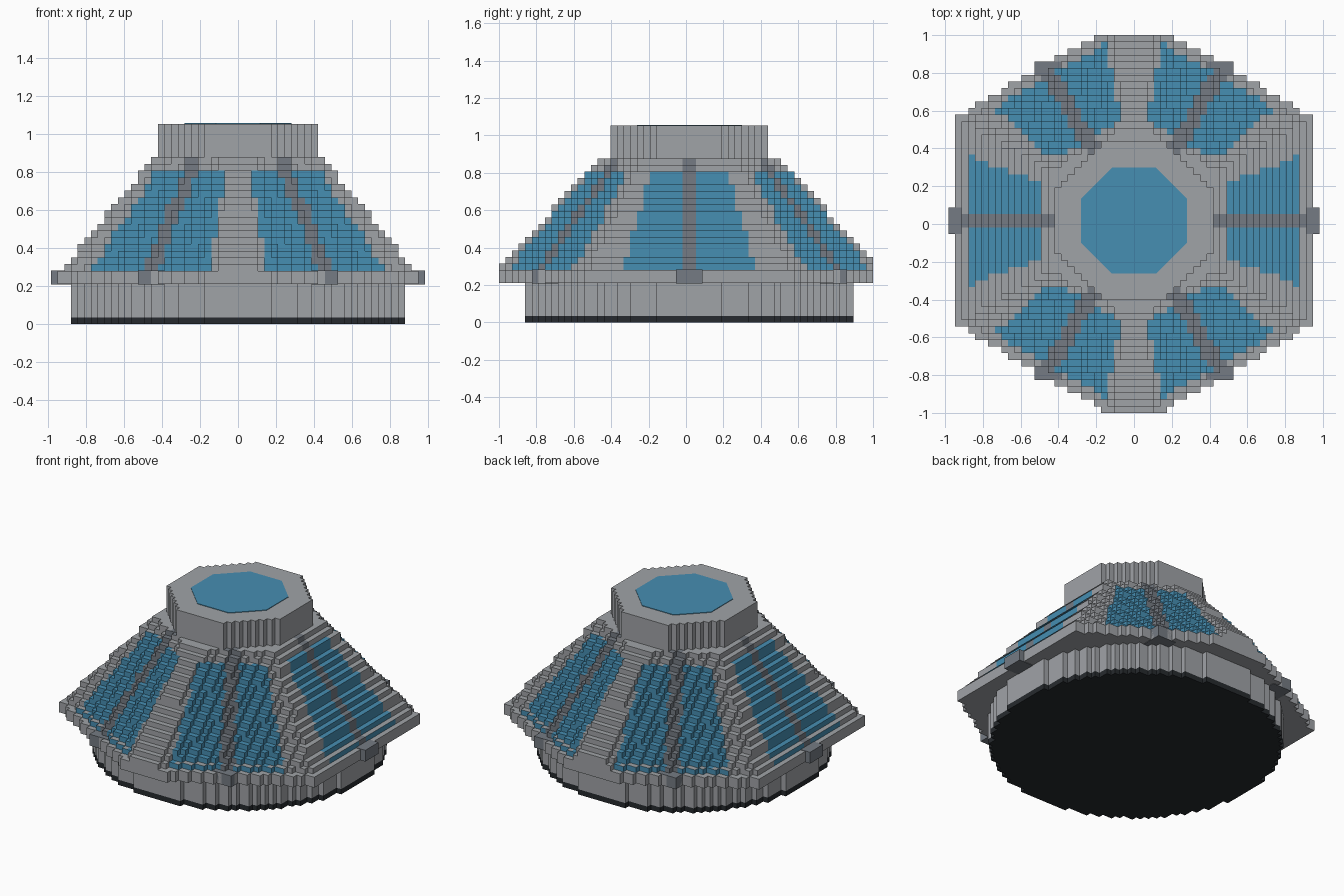
import bpy, bmesh, math
from mathutils import Matrix, Vector

cube = bpy.data.objects.get("Cube")
if cube:
    bpy.data.objects.remove(cube, do_unlink=True)

V = 2 / 57                 # edge of one block
OFFSET_Y = 0.5 * V         # the axis sits half a block behind the middle


def material(name, rgb):
    linear = [((c / 255 + 0.055) / 1.055) ** 2.4 for c in rgb] + [1]
    mat = bpy.data.materials.new(name)
    mat.use_nodes = True
    mat.diffuse_color = linear
    mat.node_tree.nodes["Principled BSDF"].inputs["Base Color"].default_value = linear
    return mat


GREY, BLUE, DARK, BLACK = range(4)
MATERIALS = [
    material("light_grey", (160, 163, 167)),
    material("glass_blue", (70, 142, 178)),
    material("rib_grey", (117, 123, 131)),
    material("underside_black", (38, 42, 46)),
]
SIDES = [(math.cos(i * math.pi / 3), math.sin(i * math.pi / 3)) for i in range(6)]


def finish(name, bm, paint):
    """Scale block units to model units, colour faces and link the object."""
    bm.normal_update()
    for face in bm.faces:
        face.material_index = paint(face.calc_center_median(), face.normal)
    for vert in bm.verts:
        vert.co = vert.co * V + Vector((0, OFFSET_Y, 0))
    mesh = bpy.data.meshes.new(name)
    bm.to_mesh(mesh)
    bm.free()
    for mat in MATERIALS:
        mesh.materials.append(mat)
    obj = bpy.data.objects.new(name, mesh)
    bpy.context.collection.objects.link(obj)


def block_part(name, bottom, top, inside, paint):
    """Fill a region with unit blocks and keep only the exposed faces."""
    cells = {(x, y, z)
             for z in range(bottom, top)
             for x in range(-28, 28)
             for y in range(-29, 28)
             if inside(x + 0.5, y + 0.5, z)}
    bm = bmesh.new()
    for cell in sorted(cells):
        centre = Vector(cell) + Vector((0.5, 0.5, 0.5))
        for axis in range(3):
            for sign in (-1, 1):
                n = Vector((0, 0, 0))
                n[axis] = sign
                if tuple(int(a + b) for a, b in zip(cell, n)) in cells:
                    continue
                u = Vector((0, 0, 0))
                u[(axis + 1) % 3] = 0.5
                w = n.cross(u)
                mid = centre + n * 0.5
                corners = [mid - u - w, mid + u - w, mid + u + w, mid - u + w]
                bm.faces.new([bm.verts.new(c) for c in corners])
    bmesh.ops.remove_doubles(bm, verts=bm.verts[:], dist=0.01)
    finish(name, bm, paint)


def side_coords(x, y):
    """Distance out from the axis and along the nearest hexagon side."""
    c, s = max(SIDES, key=lambda d: d[0] * x + d[1] * y)
    return c * x + s * y, abs(c * y - s * x)


# Round base with a black bottom layer
block_part("base", 0, 6,
           lambda x, y, z: math.hypot(x, y) <= 25,
           lambda c, n: BLACK if c.z < 0.9 else GREY)


# Stepped hexagonal hull with a two-layer rim
def in_hull(x, y, z):
    apothem = 27 if z < 8 else 26 - (z - 8) * 13 / 16
    reach = 28.6 - max(z - 8, 0) * 0.9
    return side_coords(x, y)[0] <= apothem + 0.01 and abs(y) <= reach


# Glazed panels split by a rib on each side
def paint_hull(c, n):
    out, along = side_coords(c.x, c.y)
    if c.z <= 8:
        return GREY
    if along < 1.2:
        return DARK
    half_width = 10.1 - (c.z - 8) * 0.28
    glazed = 14 < out < 25.3 if n.z > 0.5 else c.z < 23
    return BLUE if glazed and along < half_width else GREY


block_part("hull", 6, 25, in_hull, paint_hull)

# Octagonal neck
block_part("neck", 25, 30,
           lambda x, y, z: max(abs(x), abs(y)) < 12 and abs(x) + abs(y) <= 16,
           lambda c, n: GREY)

# Octagonal skylight on the neck
bm = bmesh.new()
radius = 8 / math.cos(math.pi / 8)
bmesh.ops.create_cone(bm, cap_ends=True, segments=8,
                      radius1=radius, radius2=radius, depth=0.1,
                      matrix=Matrix.Translation((0, 0, 30.05))
                      @ Matrix.Rotation(math.pi / 8, 4, 'Z'))
finish("skylight", bm, lambda c, n: BLUE)

# Dark block at the foot of each rib
for i, (c, s) in enumerate(SIDES):
    if abs(s) < 0.1:
        centre = (math.copysign(26, c), 0, 7)
    else:
        centre = (math.copysign(13, c), math.copysign(22, s), 7)
    bm = bmesh.new()
    bmesh.ops.create_cube(bm, size=1, matrix=Matrix.Translation(centre)
                          @ Matrix.Diagonal((4, 4, 2.16, 1)))
    finish(f"rib_foot_{i + 1}", bm, lambda p, n: DARK)
